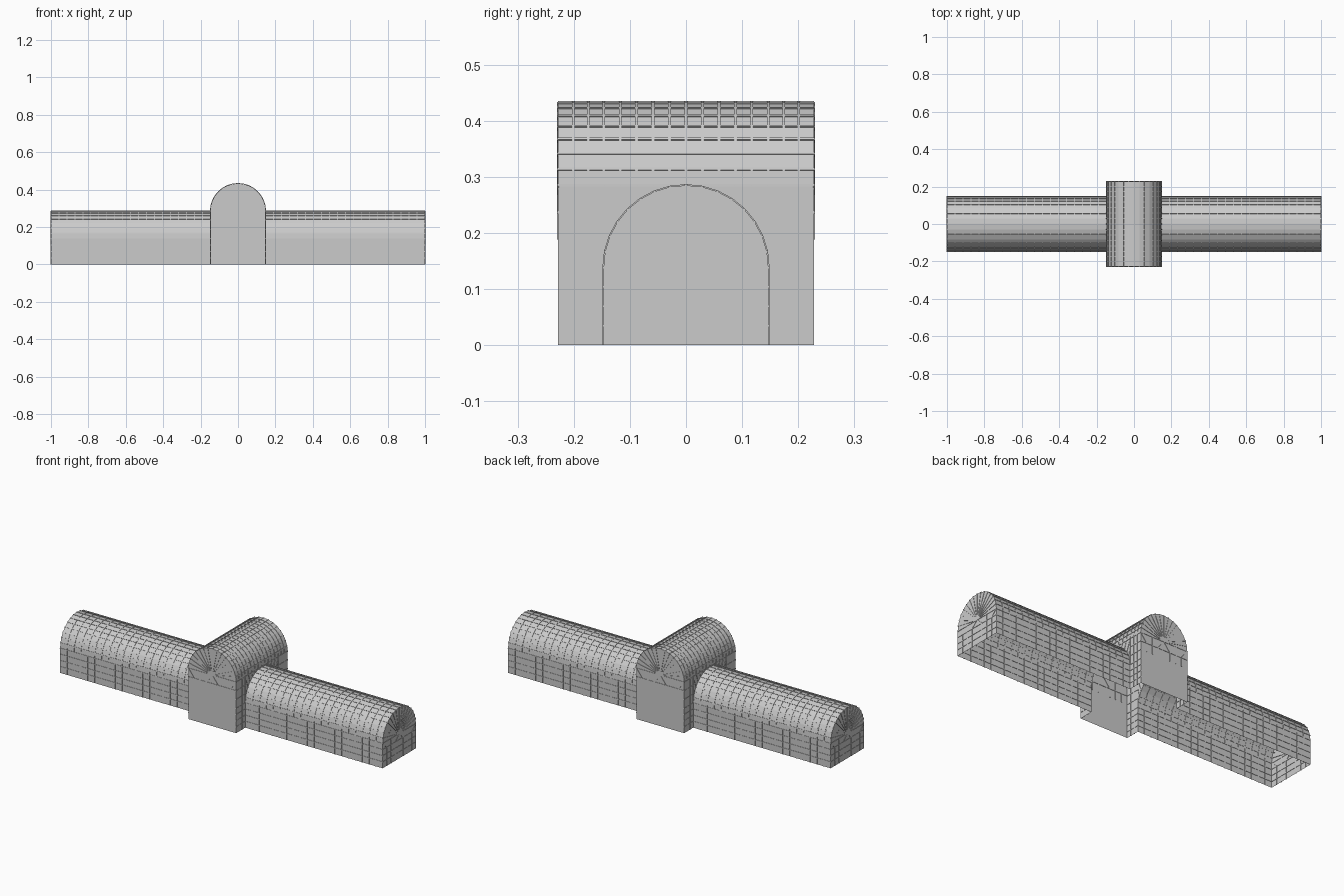
import bpy, bmesh, math
from mathutils import Vector

if "Cube" in bpy.data.objects:
    bpy.data.objects.remove(bpy.data.objects["Cube"])

R = 0.147            # hall half width and vault radius
HX, CX, CY = 1.0, 0.148, 0.228
SEG = 16
HALL_H, CROSS_H = 0.138, 0.285
HALL_Z = [0, 0.035, 0.069, 0.104, HALL_H]
CROSS_Z = HALL_Z + [0.188, 0.237, CROSS_H]


def steps(a, b, n):
    return [a + (b - a) * i / n for i in range(n + 1)]


def arch(r, h):
    return [(r * math.cos(math.pi * i / SEG), h + r * math.sin(math.pi * i / SEG))
            for i in range(SEG + 1)]


def face(bm, pts):
    bm.faces.new([bm.verts.new(p) for p in pts])


def grid(bm, us, vs, place):
    for a, b in zip(us, us[1:]):
        for c, d in zip(vs, vs[1:]):
            face(bm, [place(a, c), place(b, c), place(b, d), place(a, d)])


def vault(bm, r, h, stations, place):
    """Half-round roof swept through the stations."""
    ring = arch(r, h)
    for s, t in zip(stations, stations[1:]):
        for p, q in zip(ring, ring[1:]):
            face(bm, [place(s, *p), place(t, *p), place(t, *q), place(s, *q)])


def gable(bm, r, zs, place):
    """End wall: sunburst fan, a transition row, and a pane grid below."""
    t, b = zs[-1], zs[-2]
    ring = arch(r, t)
    for i in range(SEG):
        poly = [(0, t)]
        if i == 0:
            poly.append((r / 2, t))
        poly += [ring[i], ring[i + 1]]
        if i == SEG - 1:
            poly.append((-r / 2, t))
        face(bm, [place(*p) for p in poly])
    for s in (-r, r):
        face(bm, [place(s, t), place(s / 2, t), place(s / 2, b), place(s * .75, b)])
        face(bm, [place(s, t), place(s * .75, b), place(s, b)])
        face(bm, [place(s / 2, t), place(0, t), place(s / 4, b), place(s / 2, b)])
    face(bm, [place(0, t), place(-r / 4, b), place(r / 4, b)])
    cols = [r * k for k in (-1, -.75, -.5, -.25, .25, .5, .75, 1)]
    grid(bm, cols, zs[:-1], place)


def to_object(bm, name):
    me = bpy.data.meshes.new(name)
    bm.to_mesh(me)
    bm.free()
    ob = bpy.data.objects.new(name, me)
    bpy.context.collection.objects.link(ob)
    return ob


def finish(bm, name, w=0.0045, h=0.004):
    """Create the pane shell and a glazing bar along each smooth pane joint."""
    bmesh.ops.remove_doubles(bm, verts=bm.verts, dist=1e-4)
    bmesh.ops.recalc_face_normals(bm, faces=bm.faces)
    bm.normal_update()
    bars = bmesh.new()
    for e in bm.edges:
        if len(e.link_faces) != 2:
            continue
        n1, n2 = (f.normal for f in e.link_faces)
        if abs(n1.dot(n2)) < 0.85:
            continue
        n = (n1 + n2 if n1.dot(n2) > 0 else n1 - n2).normalized()
        a, b = (v.co for v in e.verts)
        side = (b - a).normalized().cross(n) * w / 2
        up = n * h / 2
        ends = [[bars.verts.new(p + side * i + up * j)
                 for i, j in ((-1, -1), (1, -1), (1, 1), (-1, 1))] for p in (a, b)]
        for k in range(4):
            m = (k + 1) % 4
            bars.faces.new((ends[0][k], ends[0][m], ends[1][m], ends[1][k]))
        bars.faces.new(ends[0][::-1])
        bars.faces.new(ends[1])
    bmesh.ops.recalc_face_normals(bars, faces=bars.faces)
    to_object(bars, name + "_glazing_bars")
    to_object(bm, name + "_panes")


# Long hall wings, left and right of the crossing
for s, name in ((-1, "left_wing"), (1, "right_wing")):
    bm = bmesh.new()
    xs = steps(s * CX, s * HX, 20)
    for y in (-R, R):
        grid(bm, xs, HALL_Z, lambda x, z: Vector((x, y, z)))
    vault(bm, R, HALL_H, xs, lambda x, y, z: Vector((x, y, z)))
    gable(bm, R, HALL_Z, lambda y, z: Vector((s * HX, y, z)))
    finish(bm, name)

# Taller cross pavilion
bm = bmesh.new()
inner = steps(-R, R, 10)
ys = steps(-CY, -R, 3)[:-1] + inner + steps(R, CY, 3)[1:]
vault(bm, CX, CROSS_H, ys, lambda y, x, z: Vector((x, y, z)))
ring = arch(R, HALL_H)
# Rim of the wall opening around the wing arch, matched point for point
half = [(R, z) for z in CROSS_Z[4:]] + [(y, CROSS_H) for y in reversed(inner[5:-1])]
rim = half + [(-y, z) for y, z in reversed(half[:-1])]
for x in (-CX, CX):
    for s in (-1, 1):
        grid(bm, steps(s * R, s * CY, 3), CROSS_Z, lambda y, z: Vector((x, y, z)))
    for i in range(SEG):
        poly = [ring[i], rim[i], rim[i + 1], ring[i + 1]]
        if i == 0:
            poly = poly[1:]
        elif i == SEG - 1:
            poly = poly[:-1]
        face(bm, [Vector((x, *p)) for p in poly])
# Pavilion gables with a plain panel at the base
for y in (-CY, CY):
    gable(bm, CX, CROSS_Z[5:], lambda x, z: Vector((x, y, z)))
    grid(bm, [-CX, CX], [0, CROSS_Z[5]], lambda x, z: Vector((x, y, z)))
finish(bm, "cross_pavilion")
